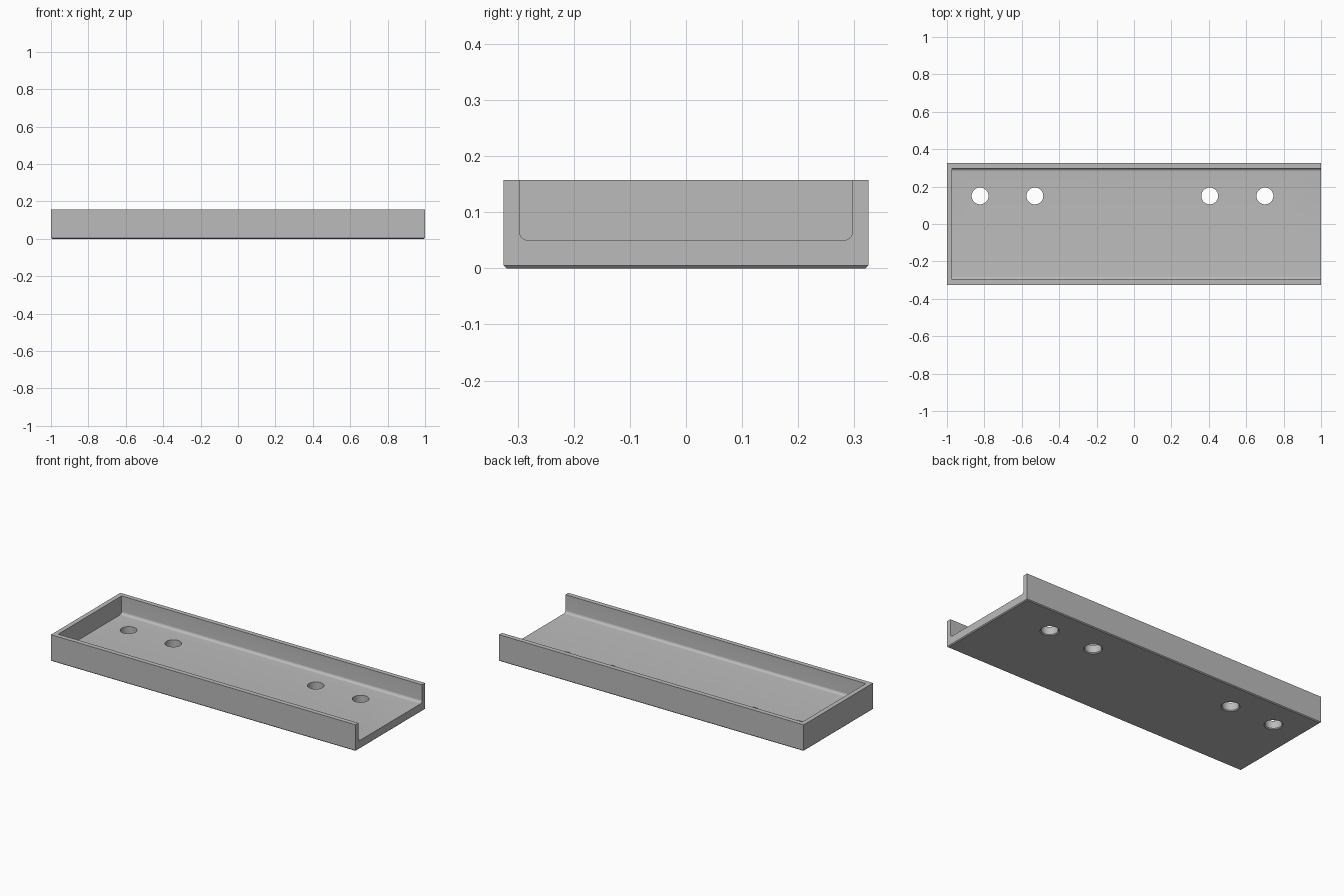
import bpy
import bmesh
import math

cube = bpy.data.objects.get("Cube")
if cube:
    bpy.data.objects.remove(cube, do_unlink=True)

HALF_W, HEIGHT = 0.325, 0.157
INNER_W, FLOOR, FILLET = 0.297, 0.05, 0.016
END_WALL = -0.972
CHAMFER = 0.005
HOLE_R, HOLE_Y = 0.045, 0.15
HOLE_XS = (-0.823, -0.53, 0.405, 0.70)

grey = bpy.data.materials.new("plain_grey")
grey.use_nodes = True
colour = (0.5, 0.5, 0.5, 1)
grey.diffuse_color = colour
grey.node_tree.nodes["Principled BSDF"].inputs["Base Color"].default_value = colour


def make_object(name, bm):
    bmesh.ops.recalc_face_normals(bm, faces=bm.faces)
    mesh = bpy.data.meshes.new(name)
    bm.to_mesh(mesh)
    bm.free()
    mesh.materials.append(grey)
    obj = bpy.data.objects.new(name, mesh)
    bpy.context.collection.objects.link(obj)
    return obj


def cut(target, cutter):
    mod = target.modifiers.new(cutter.name, 'BOOLEAN')
    mod.operation = 'DIFFERENCE'
    mod.solver = 'EXACT'
    mod.object = cutter
    bpy.context.view_layer.objects.active = target
    bpy.ops.object.modifier_apply(modifier=mod.name)
    bpy.data.objects.remove(cutter, do_unlink=True)


# Solid block with a small chamfer around the underside
bm = bmesh.new()
bmesh.ops.create_cube(bm, size=1)
for v in bm.verts:
    v.co.x *= 2
    v.co.y *= 2 * HALF_W
    v.co.z = (v.co.z + 0.5) * HEIGHT
bottom = [e for e in bm.edges if all(v.co.z < 0.001 for v in e.verts)]
bmesh.ops.bevel(bm, geom=bottom, offset=CHAMFER, segments=1, affect='EDGES')
tray = make_object("tray", bm)

# Channel with rounded floor corners, open at the left end
profile = [(-INNER_W, HEIGHT + 0.1)]
for side in (-1, 1):
    arc = []
    for i in range(9):
        a = math.radians(90 * i / 8)
        arc.append((side * (INNER_W - FILLET + FILLET * math.cos(a)),
                    FLOOR + FILLET - FILLET * math.sin(a)))
    profile += arc if side < 0 else arc[::-1]
profile.append((INNER_W, HEIGHT + 0.1))
bm = bmesh.new()
face = bm.faces.new([bm.verts.new((END_WALL, y, z)) for y, z in profile])
ext = bmesh.ops.extrude_face_region(bm, geom=[face])
for v in ext["geom"]:
    if isinstance(v, bmesh.types.BMVert):
        v.co.x = 1.1
cut(tray, make_object("channel_cutter", bm))

# Round through holes, chamfered on the underside
for x in HOLE_XS:
    bm = bmesh.new()
    rings = []
    for r, z in ((HOLE_R + 2 * CHAMFER, -CHAMFER), (HOLE_R, CHAMFER), (HOLE_R, 0.1)):
        rings.append([bm.verts.new((x + r * math.cos(math.tau * i / 48),
                                    HOLE_Y + r * math.sin(math.tau * i / 48), z))
                      for i in range(48)])
    for low, high in zip(rings, rings[1:]):
        for i in range(48):
            j = (i + 1) % 48
            bm.faces.new((low[i], low[j], high[j], high[i]))
    bm.faces.new(rings[0][::-1])
    bm.faces.new(rings[-1])
    cut(tray, make_object("hole_cutter", bm))

# Smooth fillets and hole walls, sharp edges elsewhere
bpy.ops.object.select_all(action='DESELECT')
tray.select_set(True)
bpy.context.view_layer.objects.active = tray
bpy.ops.object.shade_smooth_by_angle(angle=math.radians(30))
